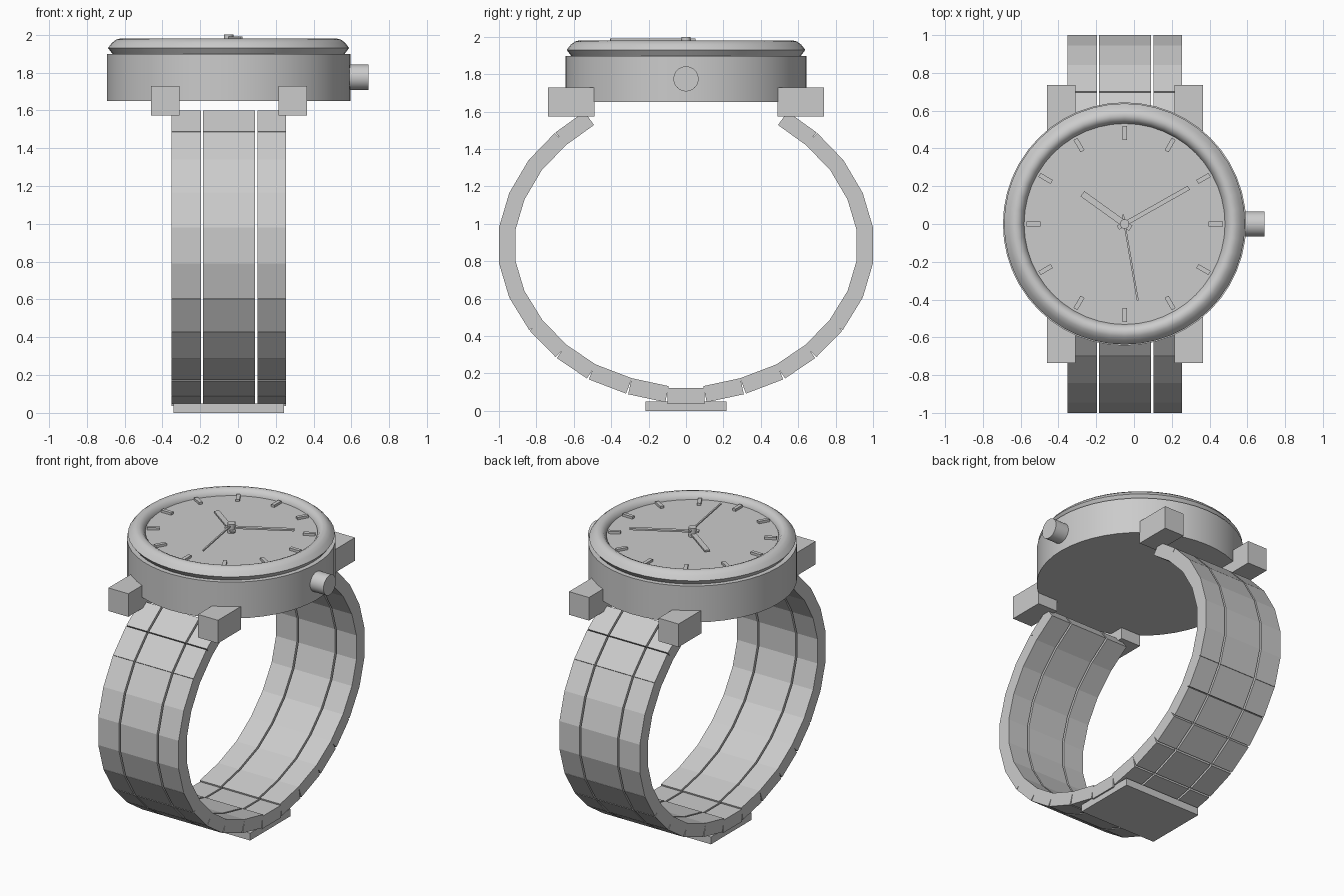
import bpy, bmesh
from math import cos, sin, pi, radians, atan2
from mathutils import Matrix, Vector

if "Cube" in bpy.data.objects:
    bpy.data.objects.remove(bpy.data.objects["Cube"])

CX = -0.05  # dial axis


def finish(name, bm, smooth=False):
    bmesh.ops.recalc_face_normals(bm, faces=bm.faces)
    me = bpy.data.meshes.new(name)
    bm.to_mesh(me)
    bm.free()
    ob = bpy.data.objects.new(name, me)
    bpy.context.collection.objects.link(ob)
    if smooth:
        bpy.context.view_layer.objects.active = ob
        ob.select_set(True)
        bpy.ops.object.shade_smooth_by_angle(angle=radians(40))
        ob.select_set(False)
    return ob


def add_box(bm, lo, hi, mat=Matrix()):
    lo, hi = Vector(lo), Vector(hi)
    m = mat @ Matrix.Translation((lo + hi) / 2) @ Matrix.Diagonal((*(hi - lo), 1))
    bmesh.ops.create_cube(bm, size=1, matrix=m)


def lathe(name, profile, n=48, closed=False):
    bm = bmesh.new()
    rings = [[bm.verts.new((CX + r * cos(2 * pi * i / n), r * sin(2 * pi * i / n), z))
              for i in range(n)] for r, z in profile]
    pairs = list(zip(rings, rings[1:])) + ([(rings[-1], rings[0])] if closed else [])
    for a, b in pairs:
        for i in range(n):
            j = (i + 1) % n
            bm.faces.new((a[i], a[j], b[j], b[i]))
    if not closed:
        bm.faces.new(rings[0])
        bm.faces.new(rings[-1])
    return finish(name, bm, True)


# Case, bezel, dial and hub
lathe("case", [(0.644, 1.65), (0.644, 1.897)])
lathe("bezel", [(0.61, 1.893), (0.638, 1.93), (0.617, 1.957), (0.595, 1.974), (0.572, 1.98),
                (0.55, 1.97), (0.532, 1.945), (0.53, 1.893)], closed=True)
lathe("dial", [(0.535, 1.89), (0.535, 1.938)])
lathe("hand_hub", [(0.025, 1.93), (0.025, 2.0)], 16)

# Hour markers
bm = bmesh.new()
for i in range(12):
    m = Matrix.Translation((CX, 0, 0)) @ Matrix.Rotation(i * pi / 6, 4, 'Z')
    add_box(bm, (0.445, -0.012, 1.93), (0.52, 0.012, 1.954), m)
finish("hour_markers", bm)

# Hands: tip offset, tail length, width, bottom and top
for name, tx, ty, tail, w, z0, z1 in [
        ("hour_hand", -0.223, 0.16, 0.04, 0.034, 1.952, 1.963),
        ("minute_hand", 0.34, 0.192, 0.04, 0.024, 1.966, 1.977),
        ("second_hand", 0.07, -0.405, 0.05, 0.01, 1.981, 1.99)]:
    bm = bmesh.new()
    m = Matrix.Translation((CX, 0, 0)) @ Matrix.Rotation(atan2(ty, tx), 4, 'Z')
    add_box(bm, (-tail, -w / 2, z0), (Vector((tx, ty)).length, w / 2, z1), m)
    finish(name, bm)

# Crown
bm = bmesh.new()
bmesh.ops.create_cone(bm, cap_ends=True, segments=32, radius1=0.067, radius2=0.067, depth=0.14,
                      matrix=Matrix.Translation((0.62, 0, 1.775)) @ Matrix.Rotation(pi / 2, 4, 'Y'))
finish("crown", bm, True)

# Lugs
bm = bmesh.new()
for x in (-0.46, 0.215):
    for s in (-1, 1):
        y0, y1 = sorted((s * 0.49, s * 0.737))
        add_box(bm, (x, y0, 1.573), (x + 0.15, y1, 1.73))
finish("lugs", bm)

# Strap: box links laid along the outer outline, mirrored front to back
outline = [(0.105, 0.045), (0.315, 0.09), (0.525, 0.17), (0.695, 0.285), (0.837, 0.43),
           (0.945, 0.605), (1.0, 0.79), (1.0, 0.98), (0.945, 1.165), (0.842, 1.34),
           (0.70, 1.487), (0.54, 1.602)]
gaps = [0.012, 0.012, 0.012, 0.008, 0.004, 0, 0, 0, 0, 0.004, 0.008]
T = 0.088
for name, x0, x1 in [("strap_left", -0.352, -0.196), ("strap_middle", -0.184, 0.09),
                     ("strap_right", 0.102, 0.253)]:
    bm = bmesh.new()
    add_box(bm, (x0, -0.1, 0.037), (x1, 0.1, 0.122))
    for a, b, g in zip(outline, outline[1:], gaps):
        dy, dz = b[0] - a[0], b[1] - a[1]
        length, ang = Vector((dy, dz)).length, atan2(dz, dy)
        m = Matrix.Translation((0, a[0], a[1])) @ Matrix.Rotation(ang, 4, 'X')
        for s in (1, -1):
            add_box(bm, (x0, g / 2, 0), (x1, length - g / 2, T),
                    Matrix.Diagonal((1, s, 1, 1)) @ m)
    finish(name, bm)

# Clasp
bm = bmesh.new()
add_box(bm, (-0.34, -0.217, 0), (0.243, 0.217, 0.05))
finish("clasp", bm)
